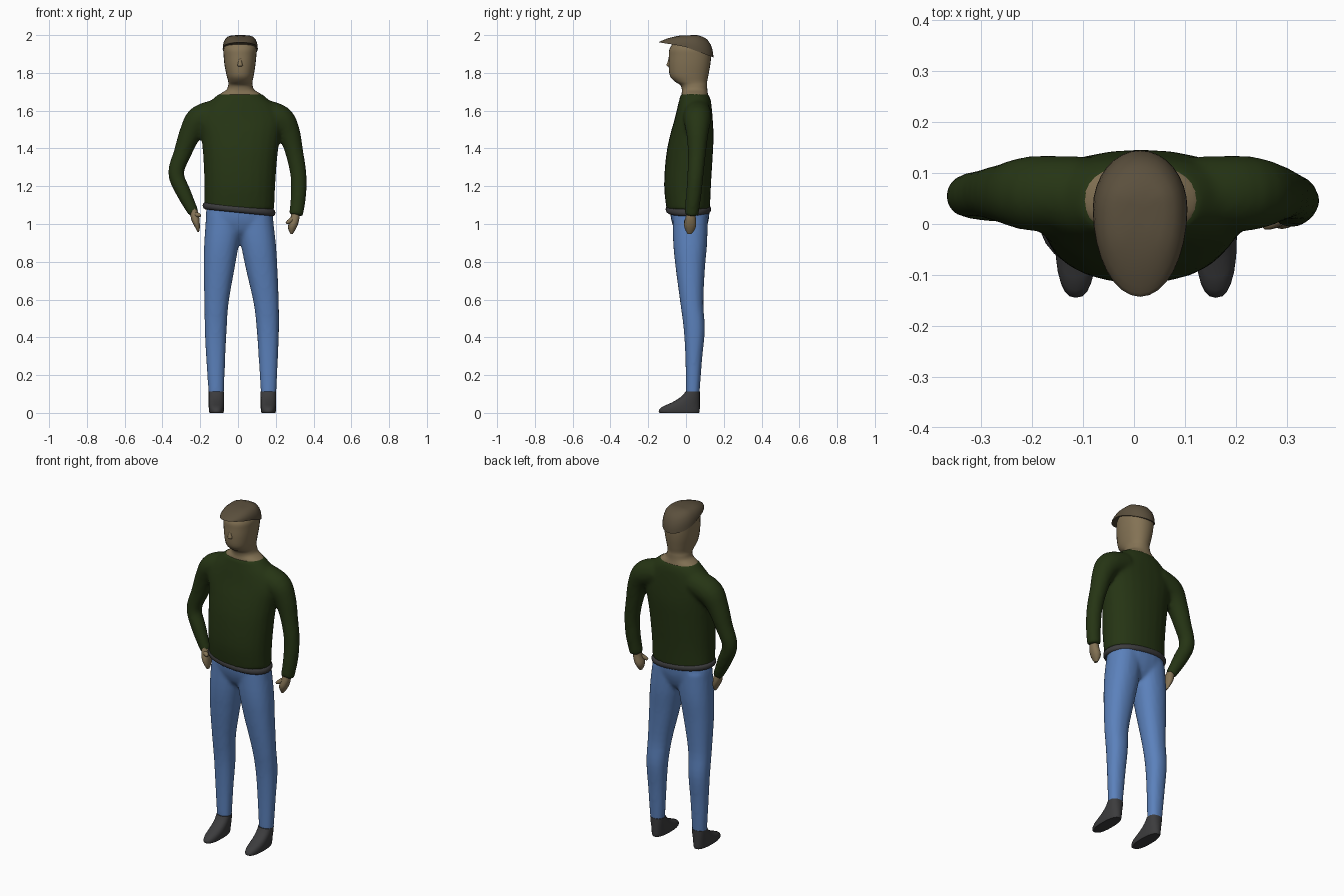
import bpy, bmesh, math
from mathutils import Vector


def mat(name, r, g, b):
    m = bpy.data.materials.new(name)
    m.diffuse_color = (r, g, b, 1)
    return m


GREEN = mat("dark green knit", 0.019, 0.035, 0.007)
BLUE = mat("denim blue", 0.105, 0.22, 0.5)
GREY = mat("charcoal grey", 0.045, 0.045, 0.047)
SKIN = mat("skin tan", 0.23, 0.17, 0.09)
BROWN = mat("cap brown", 0.105, 0.08, 0.047)


def smooth_keys(keys, steps=4):
    """Catmull-Rom interpolation through tuples of numbers."""
    out = []
    for i in range(len(keys) - 1):
        a, b, c, d = (keys[max(0, min(len(keys) - 1, i + k))] for k in (-1, 0, 1, 2))
        for s in range(steps):
            t = s / steps
            out.append([0.5 * (2 * q + (r - p) * t + (2 * p - 5 * q + 4 * r - w) * t * t
                               + (3 * q - p - 3 * r + w) * t ** 3)
                        for p, q, r, w in zip(a, b, c, d)])
    out.append(list(keys[-1]))
    return out


def loft(bm, rings):
    """Skin a stack of equal rings and cap both ends."""
    vs = [[bm.verts.new(p) for p in r] for r in rings]
    n = len(rings[0])
    for a, b in zip(vs, vs[1:]):
        for i in range(n):
            j = (i + 1) % n
            bm.faces.new((a[i], a[j], b[j], b[i]))
    bm.faces.new(vs[0][::-1])
    bm.faces.new(vs[-1])


def slices(bm, keys, power=2.2, slope=0.0, seg=24, steps=4):
    """Horizontal rounded slices given as (z, x0, x1, y0, y1)."""
    rings = []
    for z, x0, x1, y0, y1 in smooth_keys(keys, steps):
        ring = []
        for i in range(seg):
            a = math.tau * i / seg
            c, s = math.cos(a), math.sin(a)
            x = (x0 + x1) / 2 + (x1 - x0) / 2 * math.copysign(abs(c) ** (2 / power), c)
            y = (y0 + y1) / 2 + (y1 - y0) / 2 * math.copysign(abs(s) ** (2 / power), s)
            ring.append((x, y, z + slope * x))
        rings.append(ring)
    loft(bm, rings)


def tube(bm, keys, seg=20):
    """Round tube along (x, y, z, radius) keys."""
    pts = smooth_keys(keys)
    rings = []
    for i, (x, y, z, r) in enumerate(pts):
        d = Vector(pts[min(i + 1, len(pts) - 1)][:3]) - Vector(pts[max(i - 1, 0)][:3])
        u = Vector((0, 1, 0)).cross(d).normalized()
        v = d.cross(u).normalized()
        rings.append([Vector((x, y, z)) + r * (u * math.cos(math.tau * k / seg)
                                               + v * math.sin(math.tau * k / seg))
                      for k in range(seg)])
    loft(bm, rings)


def finish(name, bm, material, fuse=0.0, angle=50):
    bmesh.ops.recalc_face_normals(bm, faces=bm.faces)
    me = bpy.data.meshes.new(name)
    bm.to_mesh(me)
    bm.free()
    me.materials.append(material)
    ob = bpy.data.objects.new(name, me)
    bpy.context.collection.objects.link(ob)
    if fuse:
        # blend overlapping volumes into one skin
        rm = ob.modifiers.new("fuse", 'REMESH')
        rm.mode = 'VOXEL'
        rm.voxel_size = fuse
        rm.use_smooth_shade = True
        sm = ob.modifiers.new("soften", 'SMOOTH')
        sm.factor = 0.5
        sm.iterations = 5
    bpy.ops.object.select_all(action='DESELECT')
    ob.select_set(True)
    bpy.context.view_layer.objects.active = ob
    if fuse:
        for p in me.polygons:
            p.use_smooth = True
    else:
        bpy.ops.object.shade_smooth_by_angle(angle=math.radians(angle))
    return ob


# Sweater: torso and both sleeves fused together
bm = bmesh.new()
slices(bm, [(1.075, -.178, .192, -.103, .127), (1.2, -.178, .197, -.116, .132),
            (1.35, -.184, .208, -.107, .141), (1.46, -.194, .222, -.087, .146),
            (1.55, -.21, .235, -.062, .142), (1.62, -.175, .2, -.045, .136),
            (1.66, -.135, .16, -.035, .13), (1.69, -.1, .125, -.028, .118)])
tube(bm, [(-.1, .06, 1.59, .073), (-.2, .06, 1.555, .074), (-.25, .06, 1.485, .06),
          (-.292, .06, 1.38, .048), (-.328, .055, 1.27, .042),
          (-.29, .045, 1.17, .04), (-.233, .03, 1.055, .029)])
tube(bm, [(.125, .06, 1.59, .073), (.222, .06, 1.555, .074), (.269, .06, 1.485, .06),
          (.298, .058, 1.38, .048), (.32, .05, 1.26, .043),
          (.32, .04, 1.15, .041), (.307, .028, 1.045, .037)])
finish("sweater", bm, GREEN, fuse=0.011)

# Waistband: rolled hem, sloping down to one side
bm = bmesh.new()
slices(bm, [(1.06, -.172, .184, -.095, .12), (1.066, -.183, .194, -.104, .129),
            (1.079, -.187, .198, -.108, .133), (1.092, -.183, .194, -.104, .129),
            (1.098, -.172, .184, -.095, .12)], slope=-.1, seg=32, steps=2)
finish("waistband", bm, GREY)

# Trousers: pelvis and two legs
bm = bmesh.new()
slices(bm, [(.925, -.09, .11, -.02, .075), (.96, -.16, .18, -.055, .1),
            (1.02, -.172, .188, -.078, .12), (1.085, -.168, .182, -.086, .126)])
slices(bm, [(.09, -.155, -.075, 0, .071), (.28, -.168, -.068, -.003, .085),
            (.44, -.176, -.06, -.012, .1), (.58, -.178, -.05, -.03, .092),
            (.76, -.182, -.019, -.054, .1), (.9, -.179, .006, -.068, .112),
            (1.05, -.168, .03, -.07, .115)])
slices(bm, [(.09, .122, .202, 0, .071), (.28, .11, .211, -.003, .085),
            (.44, .099, .217, -.012, .1), (.58, .083, .216, -.03, .092),
            (.76, .042, .209, -.054, .1), (.9, .014, .2, -.068, .112),
            (1.05, -.01, .182, -.07, .115)])
finish("trousers", bm, BLUE, fuse=0.01)

# Shoes
for side, x in (("left", -.114), ("right", .161)):
    bm = bmesh.new()
    slices(bm, [(0, x - .036, x + .036, -.138, .068), (.008, x - .039, x + .039, -.145, .072),
                (.03, x - .041, x + .041, -.13, .073), (.055, x - .041, x + .041, -.075, .073),
                (.085, x - .041, x + .041, -.026, .073), (.112, x - .041, x + .041, -.003, .073)],
           power=2.4, steps=2)
    finish(side + "_shoe", bm, GREY)

# Hands with thumbs
bm = bmesh.new()
slices(bm, [(1.085, -.255, -.22, .008, .048), (1.04, -.251, -.206, -.004, .054),
            (1.01, -.242, -.203, -.01, .054), (.98, -.226, -.202, -.004, .046),
            (.958, -.214, -.206, .008, .03)], seg=16)
tube(bm, [(-.225, .012, 1.05, .014), (-.208, 0, 1.047, .011), (-.198, -.004, 1.043, .006)], seg=10)
finish("left_hand", bm, SKIN)
bm = bmesh.new()
slices(bm, [(1.07, .285, .325, .008, .048), (1.03, .277, .325, -.004, .052),
            (.995, .266, .316, -.01, .054), (.97, .267, .304, -.004, .046),
            (.948, .277, .29, .008, .03)], seg=16)
tube(bm, [(.288, .01, 1.025, .014), (.268, 0, 1.012, .011), (.256, -.004, 1.005, .007)], seg=10)
finish("right_hand", bm, SKIN)

# Head and neck
bm = bmesh.new()
slices(bm, [(1.65, -.125, .15, -.026, .125), (1.685, -.1, .125, -.024, .117),
            (1.71, -.062, .087, -.022, .113), (1.735, -.052, .077, -.03, .112),
            (1.755, -.052, .077, -.06, .112), (1.785, -.06, .083, -.085, .118),
            (1.84, -.071, .092, -.092, .128), (1.89, -.076, .097, -.091, .133),
            (1.925, -.077, .098, -.088, .128), (1.955, -.066, .087, -.07, .09)], seg=28)
finish("head", bm, SKIN)
bm = bmesh.new()
slices(bm, [(1.833, .002, .02, -.093, -.07), (1.84, -.004, .026, -.103, -.07),
            (1.86, .001, .021, -.097, -.07), (1.885, .006, .016, -.09, -.07)], seg=12)
finish("nose", bm, SKIN)


# Flat cap: egg outline, slanted rim, low dome
def curve(y, pts):
    for (a, p), (b, q) in zip(pts, pts[1:]):
        if y <= b:
            return p + (q - p) * (y - a) / (b - a)
    return pts[-1][1]


RIM = [(-.15, 1.963), (-.01, 1.94), (.15, 1.88)]
CROWN = [(-.15, 1.972), (-.1, 1.986), (-.035, 1.998), (.06, 2.0), (.12, 1.985), (.15, 1.965)]
bm = bmesh.new()
rings = []
for s in (.05, .6, 1, .99, .96, .88, .72, .5, .25, .04):
    under = len(rings) < 3
    ring = []
    for i in range(32):
        a = math.tau * i / 32
        front = math.sin(a) < 0
        x = .012 + s * .093 * math.cos(a)
        y = .03 + s * math.sin(a) * (.173 if front else .115)
        low, high = curve(y, RIM), curve(y, CROWN)
        ring.append((x, y, low if under else low + (high - low) * math.sqrt(1 - s ** 5)))
    rings.append(ring)
loft(bm, rings)
finish("flat_cap", bm, BROWN)
